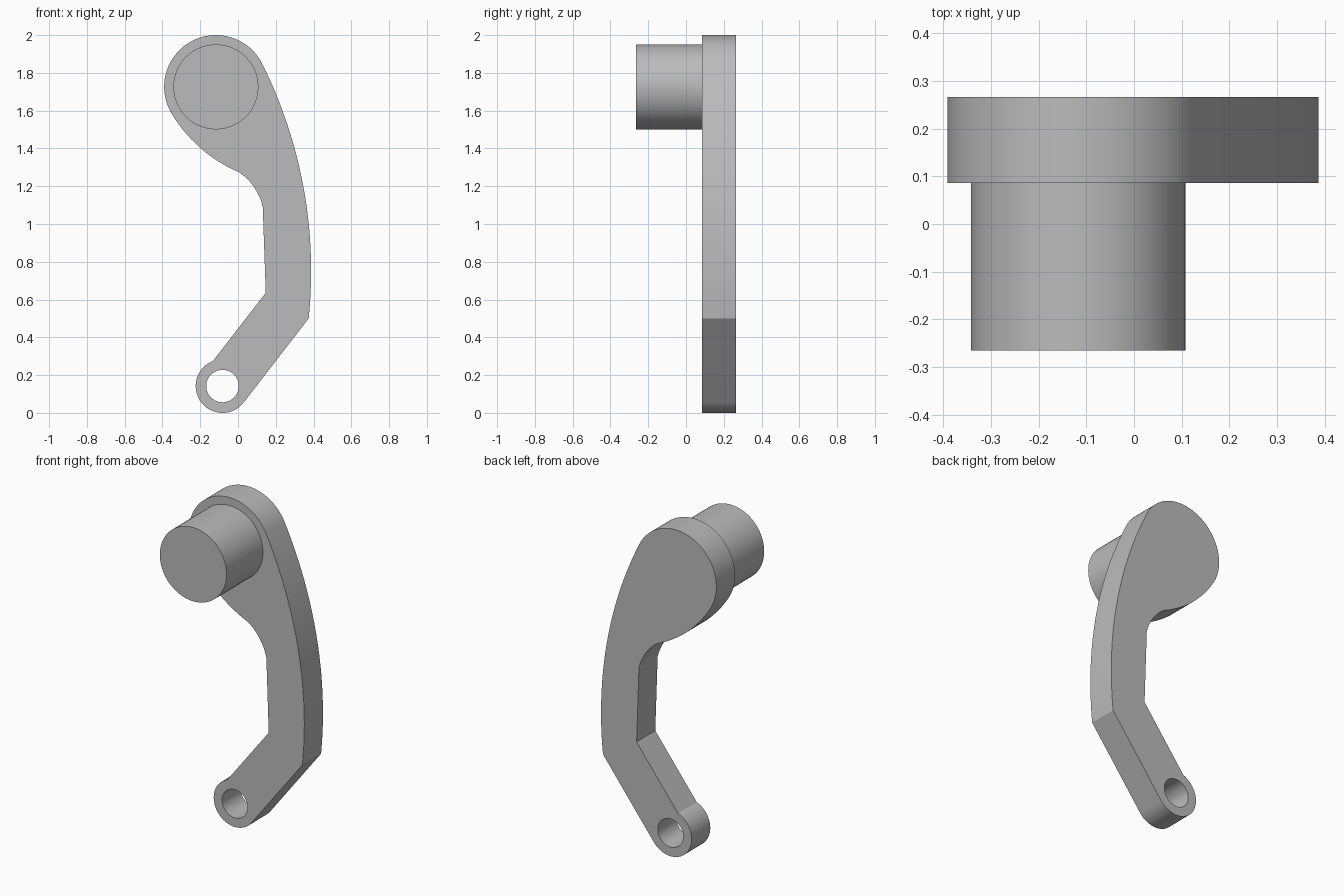
import bpy
import math
from mathutils import Vector

cube = bpy.data.objects.get("Cube")
if cube:
    bpy.data.objects.remove(cube, do_unlink=True)

grey = bpy.data.materials.new("plain grey")
grey.use_nodes = True
COLOUR = (0.50, 0.50, 0.50, 1)
grey.diffuse_color = COLOUR
grey.node_tree.nodes["Principled BSDF"].inputs["Base Color"].default_value = COLOUR

HEAD, HEAD_R = Vector((-0.117, 1.726)), 0.274
EYE, EYE_R = Vector((-0.082, 0.142)), 0.142


def sweep(centre, radius, start, end, steps):
    """Points on a circle from start to end, in degrees."""
    angles = [math.radians(start + (end - start) * i / steps) for i in range(steps + 1)]
    return [centre + radius * Vector((math.cos(a), math.sin(a))) for a in angles]


def bulge(p, q, sag, steps):
    """Inner points of an arc from p to q, bowed right of travel by sag."""
    p, q = Vector(p), Vector(q)
    half = (q - p) / 2
    right = Vector((half.y, -half.x)).normalized()
    turn = 2 * math.atan(sag / half.length)
    radius = half.length / math.sin(turn)
    centre = (p + q) / 2 + right * (sag - radius)
    base = math.atan2(right.y, right.x)
    points = []
    for i in range(1, steps):
        a = base + turn * (2 * i / steps - 1)
        points.append(centre + radius * Vector((math.cos(a), math.sin(a))))
    return points


def finish(obj):
    obj.data.materials.clear()
    obj.data.materials.append(grey)
    bpy.ops.object.select_all(action="DESELECT")
    obj.select_set(True)
    bpy.context.view_layer.objects.active = obj
    bpy.ops.object.shade_smooth_by_angle(angle=math.radians(20))


# Arm outline, counter-clockwise from the elbow
elbow, waist, notch = (0.374, 0.50), (0.008, 1.273), (0.131, 1.092)
head_rim = sweep(HEAD, HEAD_R, 27, 212, 48)
outline = [Vector(elbow)]
outline += bulge(elbow, head_rim[0], 0.098, 32)
outline += head_rim
outline += bulge(head_rim[-1], waist, 0.037, 14)
outline += [Vector(waist)] + bulge(waist, notch, -0.02, 10) + [Vector(notch)]
outline += [Vector((0.147, 0.636))]
outline += sweep(EYE, EYE_R, 111, 322, 48)
eye_hole = sweep(EYE, 0.086, 0, 352.5, 47)

# Flat arm plate with the eye hole
curve = bpy.data.curves.new("arm_outline", "CURVE")
curve.dimensions = "2D"
curve.fill_mode = "BOTH"
curve.extrude = 0.09
for loop in (outline, eye_hole):
    spline = curve.splines.new("POLY")
    spline.points.add(len(loop) - 1)
    for point, co in zip(spline.points, loop):
        point.co = (co.x, co.y, 0, 1)
    spline.use_cyclic_u = True
arm = bpy.data.objects.new("arm", curve)
bpy.context.collection.objects.link(arm)
arm.location.y = 0.176
arm.rotation_euler.x = math.pi / 2
bpy.ops.object.select_all(action="DESELECT")
arm.select_set(True)
bpy.context.view_layer.objects.active = arm
bpy.ops.object.convert(target="MESH")
arm = bpy.context.object
arm.name = "arm"

# Weld the caps to the rim
bpy.ops.object.mode_set(mode="EDIT")
bpy.ops.mesh.select_all(action="SELECT")
bpy.ops.mesh.remove_doubles(threshold=0.0001)
bpy.ops.mesh.normals_make_consistent(inside=False)
bpy.ops.object.mode_set(mode="OBJECT")
finish(arm)

# Round peg standing out from the head
bpy.ops.mesh.primitive_cylinder_add(
    vertices=64, radius=0.225, depth=0.352,
    location=(HEAD.x, -0.089, HEAD.y), rotation=(math.pi / 2, 0, 0))
peg = bpy.context.object
peg.name = "peg"
finish(peg)
